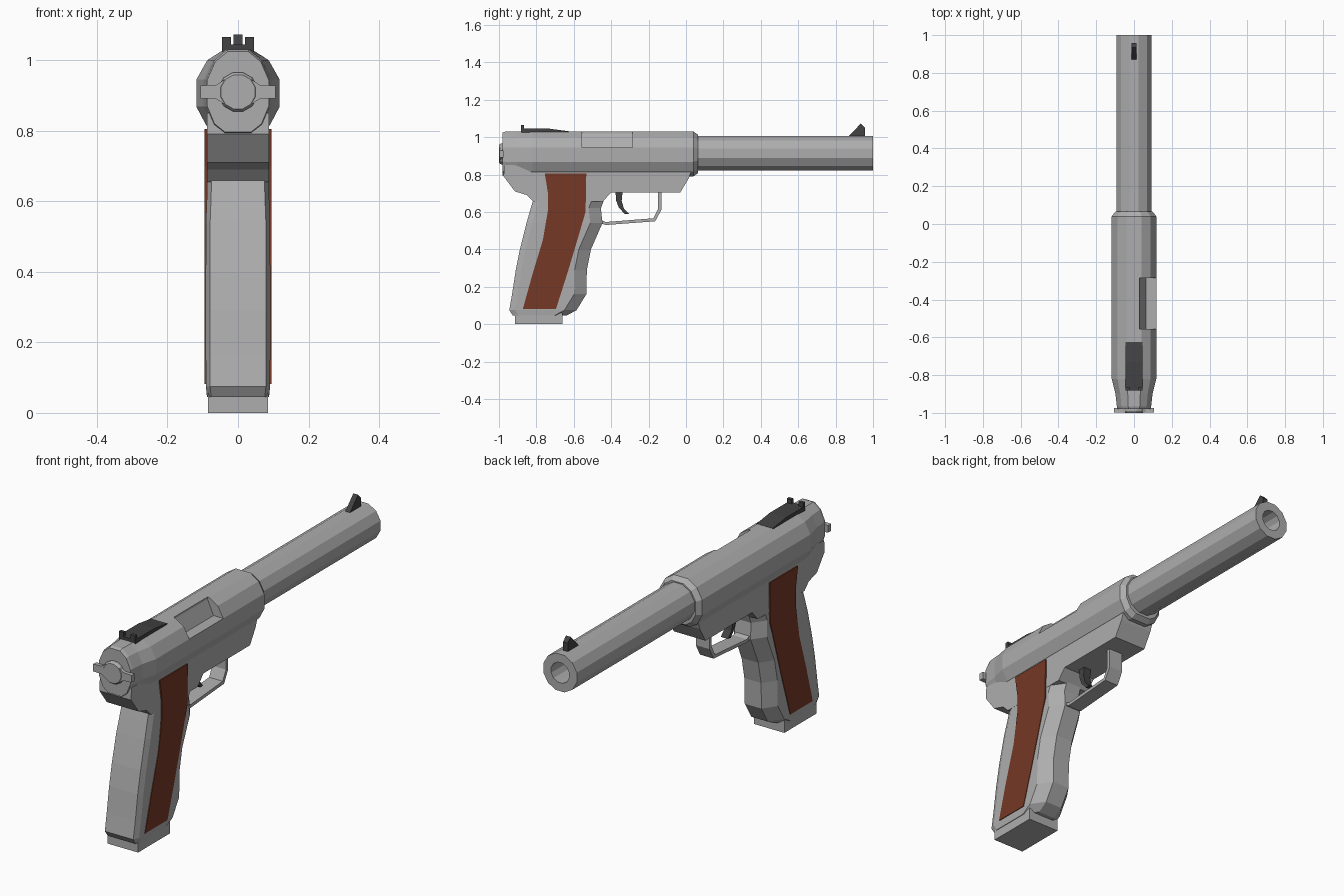
import bpy, bmesh, math

if "Cube" in bpy.data.objects:
    bpy.data.objects.remove(bpy.data.objects["Cube"])

def material(name, rgb):
    m = bpy.data.materials.new(name)
    m.diffuse_color = (*rgb, 1)
    m.use_nodes = True
    m.node_tree.nodes["Principled BSDF"].inputs["Base Color"].default_value = m.diffuse_color
    return m

STEEL = material("grey steel", (0.42, 0.42, 0.42))
BLACK = material("black steel", (0.055, 0.055, 0.055))
WOOD = material("brown wood", (0.18, 0.04, 0.018))

def finish(name, bm, mat):
    bmesh.ops.remove_doubles(bm, verts=bm.verts, dist=1e-5)
    bmesh.ops.recalc_face_normals(bm, faces=bm.faces)
    me = bpy.data.meshes.new(name)
    bm.to_mesh(me)
    bm.free()
    me.materials.append(mat)
    ob = bpy.data.objects.new(name, me)
    bpy.context.collection.objects.link(ob)
    return ob

def loft(name, rings, mat, caps=True):
    """Skin a list of equal-length point rings."""
    bm = bmesh.new()
    vs = [[bm.verts.new(p) for p in r] for r in rings]
    n = len(vs[0])
    for a, b in zip(vs, vs[1:]):
        for i in range(n):
            j = (i + 1) % n
            bm.faces.new((a[i], a[j], b[j], b[i]))
    if caps:
        bm.faces.new(vs[0])
        bm.faces.new(vs[-1])
    return finish(name, bm, mat)

def side_plate(name, profile, x0, x1, mat):
    """Extrude a (y, z) profile across x."""
    return loft(name, [[(x, y, z) for y, z in profile] for x in (x0, x1)], mat)

def end_plate(name, profile, y0, y1, mat):
    """Extrude an (x, z) profile along y."""
    return loft(name, [[(x, y, z) for x, z in profile] for y in (y0, y1)], mat)

def circle(r, y, n=12, cz=0.914):
    return [(r * math.cos(math.tau * (i + 0.5) / n), y,
             cz + r * math.sin(math.tau * (i + 0.5) / n)) for i in range(n)]

# Receiver: faceted tube, tapered at the rear and chamfered at the front
half = [(0.04, 1.03), (0.087, 1.0), (0.118, 0.945), (0.118, 0.868), (0.09, 0.815), (0.05, 0.79)]
section = half + [(-x, z) for x, z in reversed(half)]
def receiver_ring(y, sx, sz):
    return [(x * sx, y, 0.912 + (z - 0.912) * sz) for x, z in section]
receiver = loft("receiver", [receiver_ring(*r) for r in (
    (-0.98, 0.74, 0.95), (-0.965, 0.77, 1), (-0.9, 0.83, 1), (-0.82, 1, 1),
    (0.04, 1, 1), (0.065, 0.84, 0.85))], STEEL)

# Ejection port cut into the right side
cutter = end_plate("port_cutter", [(0.03, 1.06), (0.03, 1.02), (0.063, 0.945), (0.2, 0.945), (0.2, 1.06)],
                   -0.555, -0.285, STEEL)
cutter.hide_render = True
mod = receiver.modifiers.new("port", 'BOOLEAN')
mod.operation, mod.object, mod.solver = 'DIFFERENCE', cutter, 'EXACT'
bpy.context.view_layer.objects.active = receiver
bpy.ops.object.modifier_apply(modifier=mod.name)
bpy.data.objects.remove(cutter)

# Barrel with open bore
loft("barrel", [circle(0.096, 0.03), circle(0.096, 1.0), circle(0.052, 1.0), circle(0.052, 0.75)], STEEL)

# Lower frame
side_plate("frame", [(-0.972, 0.85), (-0.975, 0.79), (-0.915, 0.71), (-0.85, 0.69), (-0.815, 0.655),
                     (-0.445, 0.655), (-0.40, 0.705), (-0.03, 0.705), (0.015, 0.78), (0.04, 0.85)],
           -0.088, 0.088, STEEL)

# Grip: stacked octagonal sections (z, back y, front y, half width)
def grip_ring(z, b, f, w):
    h = [(w - 0.012, b), (w, b + 0.03), (w, f - 0.065), (w - 0.045, f)]
    return [(x, y, z) for x, y in h + [(-x, y) for x, y in reversed(h)]]
loft("grip", [grip_ring(*r) for r in (
    (0.045, -0.925, -0.64, 0.088), (0.075, -0.945, -0.585, 0.091), (0.16, -0.93, -0.533, 0.0915),
    (0.29, -0.91, -0.53, 0.0915), (0.40, -0.888, -0.508, 0.0915), (0.54, -0.853, -0.447, 0.091),
    (0.62, -0.83, -0.455, 0.088), (0.66, -0.818, -0.44, 0.087), (0.70, -0.84, -0.41, 0.087))], STEEL)

# Magazine floor plate
side_plate("magazine_base", [(-0.915, 0.0), (-0.66, 0.0), (-0.66, 0.06), (-0.915, 0.06)],
           -0.085, 0.085, STEEL)

# Wooden grip panels, mirrored
panel = [(-0.755, 0.805), (-0.738, 0.7), (-0.738, 0.61), (-0.765, 0.45), (-0.82, 0.27), (-0.872, 0.082),
         (-0.695, 0.082), (-0.635, 0.27), (-0.59, 0.42), (-0.537, 0.6), (-0.533, 0.805)]
for side, s in (("right", 1), ("left", -1)):
    side_plate("grip_panel_" + side, panel, s * 0.08, s * 0.0945, WOOD)

# Trigger guard strip and trigger
outer = [(-0.132, 0.72), (-0.132, 0.61), (-0.165, 0.55), (-0.43, 0.53), (-0.47, 0.545)]
inner = [(-0.47, 0.565), (-0.43, 0.546), (-0.175, 0.566), (-0.15, 0.615), (-0.15, 0.72)]
side_plate("trigger_guard", outer + inner, -0.038, 0.038, STEEL)
side_plate("trigger", [(-0.378, 0.72), (-0.338, 0.72), (-0.344, 0.66), (-0.333, 0.62), (-0.305, 0.59),
                       (-0.327, 0.588), (-0.36, 0.625), (-0.373, 0.66)], -0.02, 0.02, BLACK)

# Bolt end with two pulling ears
loft("bolt_end", [circle(0.057, -0.96, cz=0.91), circle(0.057, -0.99, cz=0.91),
                  circle(0.05, -1.0, cz=0.91)], STEEL)
ear = [(0.03, 0.95), (0.062, 0.93), (0.107, 0.928), (0.107, 0.892), (0.062, 0.89), (0.03, 0.87)]
end_plate("bolt_ears", ear + [(-x, z) for x, z in reversed(ear)], -0.998, -0.975, STEEL)

# Rear sight: ramp and notched blade
side_plate("rear_sight_ramp", [(-0.88, 1.02), (-0.88, 1.045), (-0.73, 1.045), (-0.625, 1.031), (-0.625, 1.02)],
           -0.045, 0.045, BLACK)
end_plate("rear_sight_blade", [(-0.045, 1.03), (0.045, 1.03), (0.045, 1.066), (0.02, 1.066), (0.02, 1.045),
                               (-0.02, 1.045), (-0.02, 1.066), (-0.045, 1.066)], -0.882, -0.865, BLACK)

# Front sight ramp
side_plate("front_sight", [(0.865, 1.0), (0.935, 1.073), (0.957, 1.05), (0.957, 1.0)], -0.013, 0.013, BLACK)
